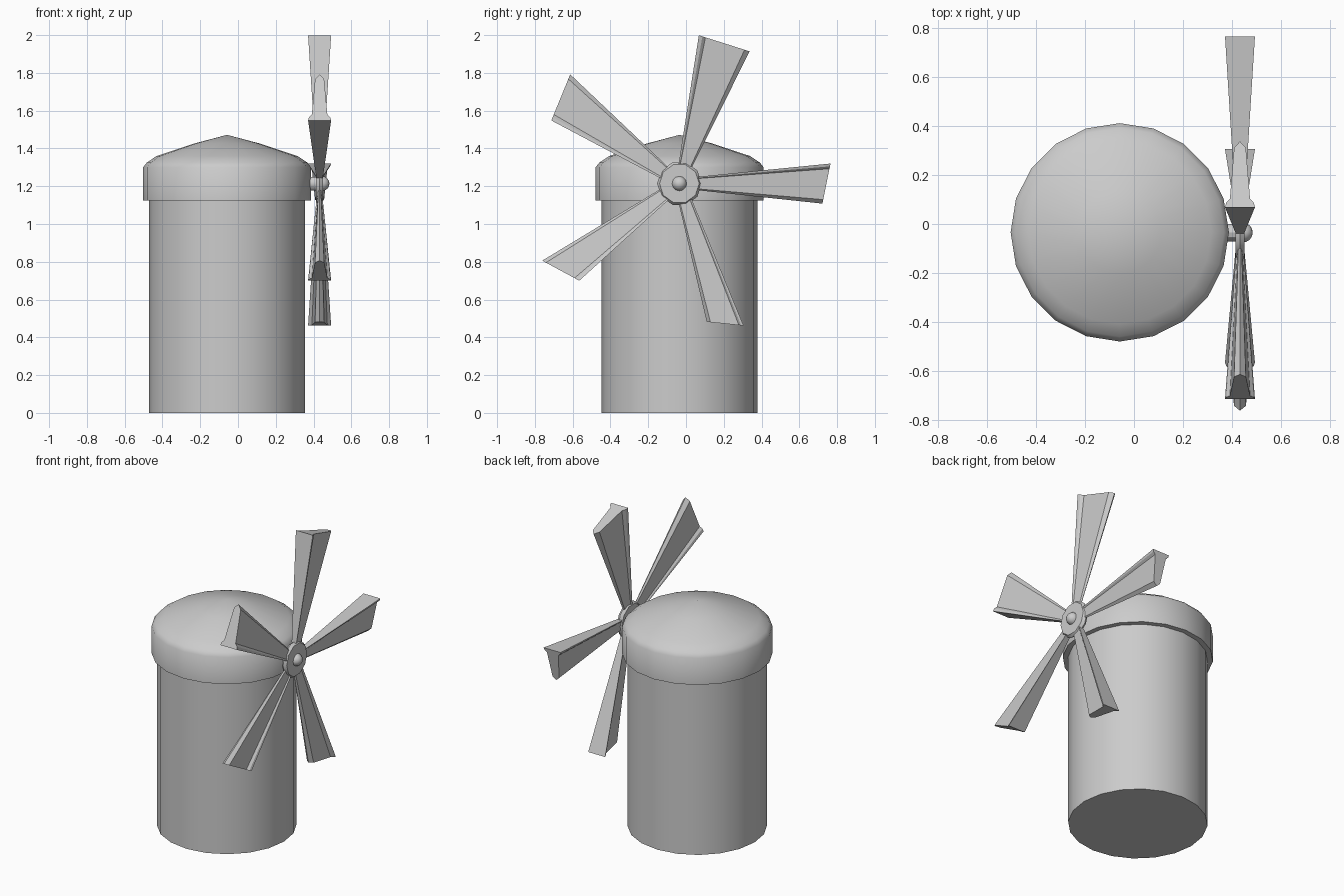
import bpy, bmesh, math
from mathutils import Vector

if "Cube" in bpy.data.objects:
    bpy.data.objects.remove(bpy.data.objects["Cube"])

CX, CY = -0.058, -0.034              # tower axis
HUB = Vector((0.432, -0.035, 1.214)) # rotor centre


def finish(name, bm, angle=30):
    bmesh.ops.remove_doubles(bm, verts=bm.verts, dist=1e-5)
    bmesh.ops.recalc_face_normals(bm, faces=bm.faces)
    me = bpy.data.meshes.new(name)
    bm.to_mesh(me)
    bm.free()
    ob = bpy.data.objects.new(name, me)
    bpy.context.collection.objects.link(ob)
    bpy.ops.object.select_all(action='DESELECT')
    ob.select_set(True)
    bpy.context.view_layer.objects.active = ob
    bpy.ops.object.shade_smooth_by_angle(angle=math.radians(angle))
    return ob


def lathe(name, profile, sides, origin, axis='Z', angle=30):
    """Closed solid of revolution from (radius, height) points."""
    bm = bmesh.new()
    rings = []
    for r, h in profile:
        ring = []
        for i in range(sides if r > 0 else 1):
            a = 2 * math.pi * i / sides
            u, v = r * math.cos(a), r * math.sin(a)
            p = Vector((u, v, h)) if axis == 'Z' else Vector((h, u, v))
            ring.append(bm.verts.new(p + Vector(origin)))
        rings.append(ring)
    for lo, hi in zip(rings, rings[1:]):
        for i in range(sides):
            j = (i + 1) % sides
            if len(hi) == 1:
                bm.faces.new((lo[i], lo[j], hi[0]))
            else:
                bm.faces.new((lo[i], lo[j], hi[j], hi[i]))
    for ring in (rings[0], rings[-1]):
        if len(ring) > 2:
            bm.faces.new(ring)
    return finish(name, bm, angle)


# Tower and domed cap
lathe("tower", [(0.413, 0), (0.413, 1.14)], 20, (CX, CY, 0))
lathe("cap", [(0.445, 1.125), (0.445, 1.30), (0.425, 1.325), (0.373, 1.36),
              (0.17, 1.427), (0, 1.472)], 20, (CX, CY, 0), angle=50)

# Axle, hub plate and round knob
lathe("axle", [(0.036, -0.10), (0.036, 0.0)], 12, HUB, 'X')
lathe("hub", [(0.105, -0.018), (0.118, 0), (0.105, 0.018)], 10, HUB, 'X')
knob = [(0.04 * math.cos(math.radians(a)), 0.012 + 0.04 * math.sin(math.radians(a)))
        for a in (0, 22, 45, 67)] + [(0, 0.052)]
lathe("knob", knob, 12, HUB, 'X', 50)

# Blade cross-section: (fraction from blunt edge to thin edge, half thickness)
SECTION = [(0, 0.061), (0.07, 0.056), (0.13, 0.041), (0.9, 0.024), (1, 0)]
# Blade tips (blunt corner, thin corner) as y, z offsets from the hub
TIPS = [((0.103, 0.785), (0.372, 0.70)),
        ((0.80, 0.106), (0.757, -0.106)),
        ((0.340, -0.752), (0.145, -0.732)),
        ((-0.530, -0.514), (-0.726, -0.408)),
        ((-0.678, 0.334), (-0.578, 0.578))]


def blade(name, blunt, thin, k):
    ang = math.radians(17.8 + 72 * k)
    out = Vector((0, math.sin(ang), math.cos(ang)))
    side = Vector((0, math.cos(ang), -math.sin(ang)))
    root = (out * 0.10 - side * 0.036, out * 0.10 + side * 0.036)
    tip = (Vector((0, *blunt)), Vector((0, *thin)))
    bm = bmesh.new()
    loops = []
    for (a, b), s in ((root, 0.28), (tip, 1.0)):
        outline = [(f, h * s) for f, h in SECTION]
        outline += [(f, -h * s) for f, h in reversed(SECTION[:-1])]
        loops.append([bm.verts.new(HUB + a.lerp(b, f) + Vector((h, 0, 0)))
                      for f, h in outline])
    n = len(loops[0])
    for i in range(n):
        j = (i + 1) % n
        bm.faces.new((loops[0][i], loops[0][j], loops[1][j], loops[1][i]))
    for loop in loops:
        bm.faces.new(loop)
    finish(name, bm, 20)


for k, (blunt, thin) in enumerate(TIPS):
    blade(f"blade_{k + 1}", blunt, thin, k)
